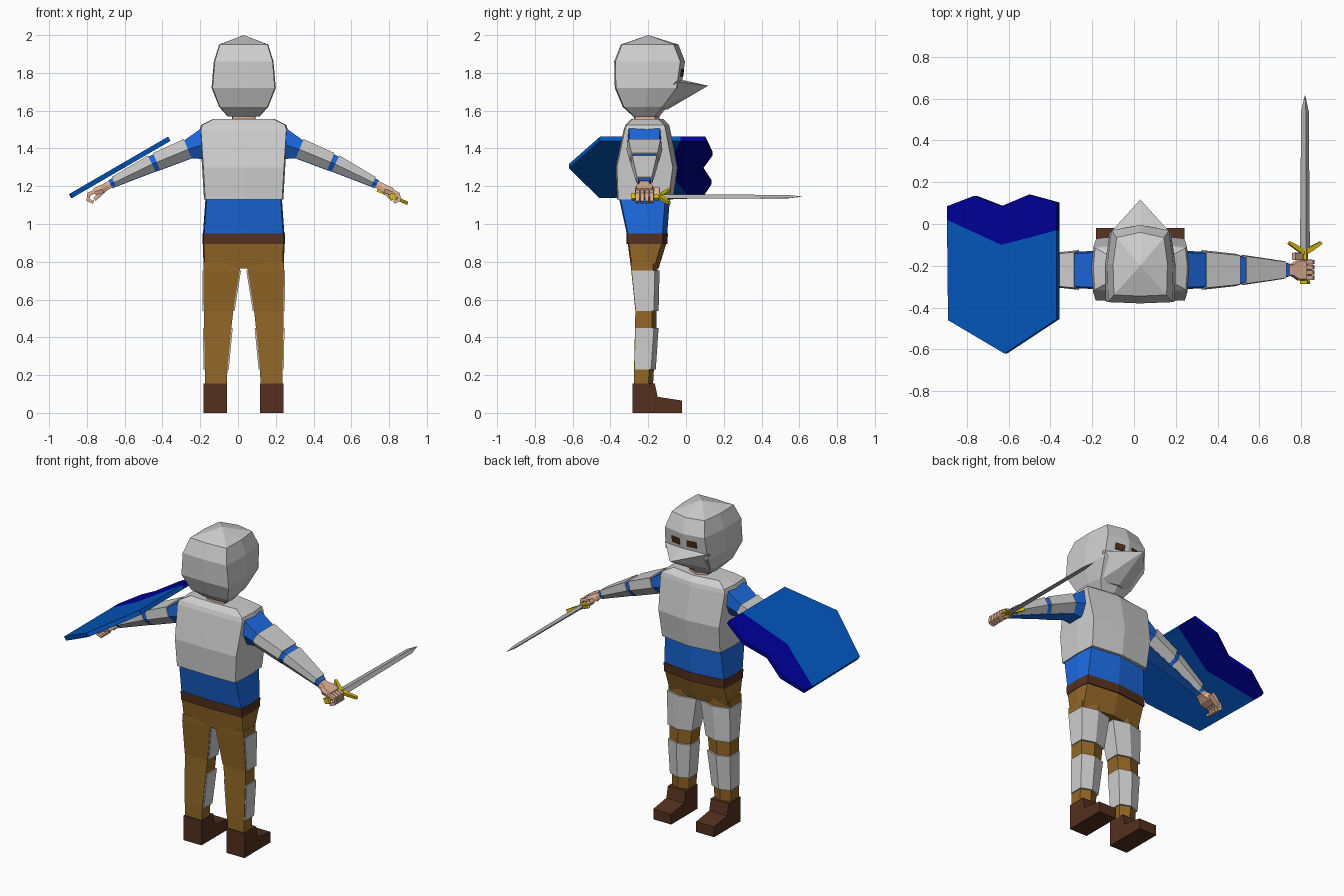
import bpy, bmesh, math
from mathutils import Vector

if "Cube" in bpy.data.objects:
    bpy.data.objects.remove(bpy.data.objects["Cube"])

CX = 0.03  # body centre line


def material(name, rgb):
    m = bpy.data.materials.new(name)
    m.diffuse_color = (*rgb, 1)
    m.use_nodes = True
    m.node_tree.nodes["Principled BSDF"].inputs["Base Color"].default_value = m.diffuse_color
    return m


STEEL = material("steel", (0.62, 0.62, 0.62))
BLADE = material("blade_steel", (0.43, 0.43, 0.43))
SHIRT = material("shirt_blue", (0.012, 0.145, 0.75))
PANTS = material("trouser_brown", (0.29, 0.135, 0.02))
LEATHER = material("dark_leather", (0.088, 0.03, 0.013))
SKIN = material("skin", (0.76, 0.45, 0.31))
GOLD = material("gold", (0.68, 0.5, 0.004))
SHIELD = material("shield_blue", (0.001, 0.095, 0.52))
NAVY = material("navy", (0.0, 0.0, 0.33))


def finish(name, bm, mat):
    bmesh.ops.recalc_face_normals(bm, faces=bm.faces)
    me = bpy.data.meshes.new(name)
    bm.to_mesh(me)
    bm.free()
    me.materials.append(mat)
    ob = bpy.data.objects.new(name, me)
    bpy.context.collection.objects.link(ob)
    return ob


def loft(name, rings, mat, apex=None):
    """Skin closed rings; end in a point when apex is given."""
    bm = bmesh.new()
    vs = [[bm.verts.new(p) for p in r] for r in rings]
    n = len(vs[0])
    for a, b in zip(vs, vs[1:]):
        for i in range(n):
            j = (i + 1) % n
            bm.faces.new((a[i], a[j], b[j], b[i]))
    bm.faces.new(vs[0])
    if apex:
        t = bm.verts.new(apex)
        for i in range(n):
            bm.faces.new((vs[-1][i], vs[-1][(i + 1) % n], t))
    else:
        bm.faces.new(vs[-1])
    return finish(name, bm, mat)


def prism(name, poly, vec, mat):
    poly = [Vector(p) for p in poly]
    return loft(name, [poly, [p + Vector(vec) for p in poly]], mat)


def body_ring(z, hx, yb, yf, k=0.96, c=0.025):
    """Eight-sided symmetric body section: flat back, front folded at the middle."""
    ym = (yb + yf) / 2
    right = [(0, yb), (0.97 * hx, yb + 0.006), (hx, ym), (k * hx, yf - c), (0, yf)]
    left = [(-x, y) for x, y in right[3:0:-1]]
    return [(CX + x, y, z) for x, y in right + left]


def body(name, rows, mat, apex=None, **kw):
    return loft(name, [body_ring(*r, **kw) for r in rows], mat, apex)


# Torso
body("shirt", [(0.94, 0.216, -0.312, -0.1), (1.14, 0.202, -0.355, -0.085)], SHIRT)
body("breastplate", [(1.13, 0.21, -0.365, -0.068), (1.3, 0.22, -0.372, -0.045),
                     (1.5, 0.233, -0.33, -0.083), (1.525, 0.225, -0.32, -0.09),
                     (1.555, 0.165, -0.29, -0.12)], STEEL)
body("belt", [(0.895, 0.219, -0.314, -0.098), (0.95, 0.219, -0.316, -0.096)], LEATHER)
body("hips", [(0.765, 0.212, -0.291, -0.145), (0.91, 0.217, -0.31, -0.1)], PANTS)
body("neck", [(1.54, 0.062, -0.275, -0.14), (1.6, 0.062, -0.275, -0.14)], SKIN)

# Helmet with pointed crown
helmet_rows = [(1.57, 0.085, -0.28, -0.14), (1.62, 0.13, -0.335, -0.1),
               (1.72, 0.17, -0.377, -0.025), (1.86, 0.158, -0.38, -0.005),
               (1.95, 0.13, -0.345, -0.04)]
body("helmet", helmet_rows, STEEL, (CX, -0.2, 2.0), k=0.87)

# Beak-shaped visor
bm = bmesh.new()
for x, y, z in [(0, 0.117, 1.732), (0, -0.03, 1.765), (0, -0.1, 1.605)]:
    bm.verts.new((CX + x, y, z))
for s in (-1, 1):
    bm.verts.new((CX + s * 0.156, -0.055, 1.755))
    bm.verts.new((CX + s * 0.108, -0.14, 1.612))
bmesh.ops.convex_hull(bm, input=bm.verts)
finish("visor", bm, STEEL)

# Eye openings, laid on the two front facets of the helmet
low, high = body_ring(*helmet_rows[2], k=0.87), body_ring(*helmet_rows[3], k=0.87)
for side, corner in (("right", 3), ("left", 5)):
    a, b, c, d = (Vector(p) for p in (low[4], low[corner], high[4], high[corner]))
    plate = []
    for u, v in [(0.18, 0.44), (0.6, 0.44), (0.6, 0.72), (0.18, 0.72)]:
        plate.append(a.lerp(b, u).lerp(c.lerp(d, u), v) + Vector((0, 0.001, 0)))
    prism(side + "_eye", plate, (0, 0.005, 0), LEATHER)


def leg_ring(z, inner, outer, yb, yf, s):
    mid = (inner + outer) / 2
    pts = [(inner, yb), (outer, yb), (outer, yf - 0.025), (mid, yf), (inner, yf - 0.025)]
    return [(CX + s * x, y, z) for x, y in pts]


def leg_plate(name, rows, s):
    """Armour that wraps the front and sides but leaves the back open."""
    rings = [leg_ring(z, i - 0.007, o + 0.006, yb + 0.004, yf + 0.01, s)
             for z, i, o, yb, yf in rows]
    loft(name, rings, STEEL)


def limb(name, stations, s, mat, yc=-0.22, grow=0.0, lift=0.0, bottom=0.85, top=0.85):
    """Six-sided limb along (distance, height, half depth, half thickness) stations."""
    rings = []
    for i, (d, z, hy, h) in enumerate(stations):
        p, q = stations[max(i - 1, 0)], stations[min(i + 1, len(stations) - 1)]
        t = Vector((q[0] - p[0], q[1] - p[1])).normalized()
        nx, nz = -t.y, t.x
        w, hi, lo = hy + grow, h + grow, -h + lift
        sec = [(-w * bottom, lo), (w * bottom, lo), (w, 0), (w * top, hi),
               (-w * top, hi), (-w, 0)]
        rings.append([(CX + s * (d + nx * e), yc + y, z + nz * e) for y, e in sec])
    loft(name, rings, mat)


arm = [(0.20, 1.425, 0.092, 0.085), (0.295, 1.395, 0.088, 0.052),
       (0.46, 1.327, 0.07, 0.046), (0.485, 1.317, 0.066, 0.044),
       (0.685, 1.22, 0.036, 0.025), (0.705, 1.21, 0.033, 0.024)]

for side, s in (("right", 1), ("left", -1)):
    # Legs, leg armour and boots
    thigh = [(0.755, 0.021, 0.213, -0.29, -0.15), (0.54, 0.055, 0.211, -0.268, -0.155)]
    shin = [(0.45, 0.065, 0.21, -0.27, -0.155), (0.23, 0.086, 0.206, -0.275, -0.17)]
    leg = [(0.8, 0.014, 0.213, -0.292, -0.148)] + thigh + shin
    leg.append((0.14, 0.09, 0.205, -0.275, -0.175))
    loft(side + "_leg", [leg_ring(*r, s) for r in leg], PANTS)
    leg_plate(side + "_thigh_plate", thigh, s)
    leg_plate(side + "_shin_plate", shin, s)
    boot = [(-0.282, 0), (-0.02, 0), (-0.02, 0.065), (-0.15, 0.085),
            (-0.165, 0.155), (-0.282, 0.155)]
    prism(side + "_boot", [(CX + s * 0.087, y, z) for y, z in boot],
          (s * 0.125, 0, 0), LEATHER)

    # Sleeves with armour open on the underside
    shape = dict(bottom=0.55, top=0.9)
    limb(side + "_sleeve", arm, s, SHIRT, **shape)
    limb(side + "_upper_arm_plate", arm[1:3], s, STEEL, grow=0.007, lift=0.004, **shape)
    limb(side + "_forearm_plate", arm[3:5], s, STEEL, grow=0.007, lift=0.004, **shape)

    # Hands with curled fingers
    limb(side + "_palm", [(0.69, 1.217, 0.027, 0.019), (0.725, 1.2, 0.03, 0.02),
                          (0.75, 1.185, 0.05, 0.022), (0.79, 1.17, 0.05, 0.019)], s, SKIN)
    for i in range(4):
        limb(f"{side}_finger_{i + 1}",
             [(0.775, 1.177, 0.012, 0.011), (0.82, 1.158, 0.012, 0.01),
              (0.824, 1.128, 0.011, 0.01), (0.795, 1.115, 0.01, 0.008)],
             s, SKIN, yc=-0.257 + i * 0.025)
    limb(side + "_thumb", [(0.735, 1.185, 0.018, 0.012), (0.765, 1.155, 0.018, 0.012),
                           (0.79, 1.128, 0.012, 0.009)], s, SKIN, yc=-0.155)

# Sword, rolled about its long axis
ROLL = math.radians(-24)
across = Vector((math.cos(ROLL), 0, math.sin(ROLL)))
normal = Vector((-math.sin(ROLL), 0, math.cos(ROLL)))
GRIP = Vector((0.818, 0, 1.145))


def sword_point(w, y, t=0):
    return GRIP + across * w + normal * t + Vector((0, y, 0))


def diamond(y, w, t):
    return [sword_point(w, y), sword_point(0, y, t), sword_point(-w, y),
            sword_point(0, y, -t)]


loft("sword_blade", [diamond(-0.13, 0.026, 0.013), diamond(0.54, 0.02, 0.01)],
     BLADE, sword_point(0, 0.62))
guard = [(0, -0.15), (0.04, -0.128), (0.088, -0.095), (0.08, -0.083),
         (0.035, -0.105), (0, -0.12), (-0.035, -0.105), (-0.08, -0.083),
         (-0.088, -0.095), (-0.04, -0.128)]
prism("sword_guard", [sword_point(w, y, -0.009) for w, y in guard], normal * 0.018, GOLD)
loft("sword_grip", [diamond(-0.28, 0.016, 0.016), diamond(-0.12, 0.016, 0.016)], GOLD)
loft("sword_pommel", [diamond(-0.288, 0.026, 0.022), diamond(-0.27, 0.026, 0.022)], GOLD)


# Shield on the other forearm: lower field and notched upper band
def shield_piece(name, outline, mat):
    top = [(x, y, 1.158 + (x + 0.895) * 0.58) for x, y in outline]
    prism(name, top, (0.013, 0, -0.0225), mat)


band = [(-0.37, -0.03), (-0.635, -0.10), (-0.895, 0.02)]
shield_piece("shield_field", band + [(-0.89, -0.46), (-0.62, -0.62), (-0.37, -0.455)], SHIELD)
shield_piece("shield_band", band + [(-0.895, 0.085), (-0.765, 0.135), (-0.635, 0.085),
                                    (-0.505, 0.14), (-0.37, 0.103)], NAVY)
